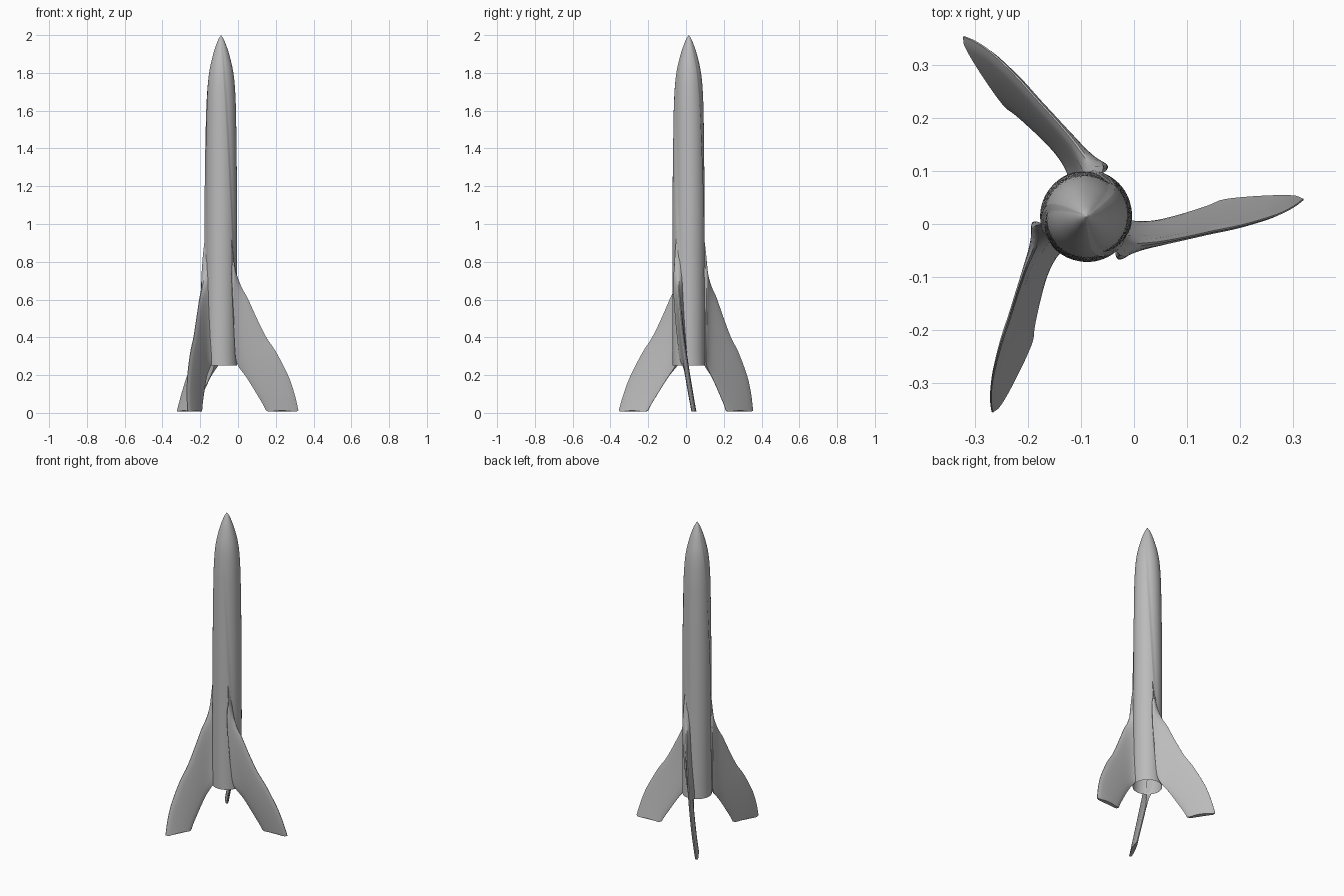
import bpy, bmesh, math
from mathutils import Matrix, Vector

if "Cube" in bpy.data.objects:
    bpy.data.objects.remove(bpy.data.objects["Cube"])

AXIS = Vector((-0.09, 0.015, 0))
BODY = [(0.0, 2.0), (0.018, 1.97), (0.043, 1.9), (0.066, 1.8), (0.077, 1.68),
        (0.082, 1.5), (0.087, 1.1), (0.087, 0.8), (0.086, 0.25)]
OUTER = [(0.08, 0.95), (0.089, 0.85), (0.096, 0.76), (0.115, 0.67), (0.145, 0.6),
         (0.19, 0.5), (0.24, 0.4), (0.287, 0.33), (0.33, 0.25), (0.365, 0.175),
         (0.392, 0.09), (0.41, 0.012)]
INNER = [(0.08, 0.93), (0.08, 0.8), (0.08, 0.65), (0.08, 0.5), (0.08, 0.38),
         (0.082, 0.29), (0.095, 0.245), (0.13, 0.195), (0.165, 0.14), (0.195, 0.09),
         (0.222, 0.045), (0.238, 0.012)]

grey = bpy.data.materials.new("plain grey")
grey.use_nodes = True
colour = (0.5, 0.5, 0.5, 1)
grey.diffuse_color = colour
grey.node_tree.nodes["Principled BSDF"].inputs["Base Color"].default_value = colour


def finish(bm, name):
    bmesh.ops.recalc_face_normals(bm, faces=bm.faces)
    mesh = bpy.data.meshes.new(name)
    bm.to_mesh(mesh)
    bm.free()
    obj = bpy.data.objects.new(name, mesh)
    mesh.materials.append(grey)
    bpy.context.collection.objects.link(obj)
    bpy.ops.object.select_all(action="DESELECT")
    obj.select_set(True)
    bpy.context.view_layer.objects.active = obj
    bpy.ops.object.shade_smooth_by_angle(angle=math.radians(40))
    return obj


def smooth_path(pts, steps):
    """Catmull-Rom curve through profile points."""
    p = [Vector(q) for q in pts]
    p = [2 * p[0] - p[1]] + p + [2 * p[-1] - p[-2]]
    out = []
    for a, b, c, d in zip(p, p[1:], p[2:], p[3:]):
        for i in range(steps):
            t = i / steps
            out.append(0.5 * (2 * b + (c - a) * t + (2 * a - 5 * b + 4 * c - d) * t * t
                              + (3 * b - a - 3 * c + d) * t ** 3))
    return out + [p[-2]]


def sweep(r, z):
    """Sideways offset of the curved fin."""
    return 0.02 - 0.17 * z + 0.1 * z * z + 0.06 * (r - 0.19)


def seam_angle(z):
    low = math.asin(sweep(0.087, min(z, 0.8)) / 0.087)
    return low - math.radians(37.5) * max(z - 0.8, 0)


def bridge(bm, rings):
    for a, b in zip(rings, rings[1:]):
        for i in range(len(a)):
            j = (i + 1) % len(a)
            bm.faces.new((a[i], a[j], b[j], b[i]))


# Hollow body with three spiralling stepped seams
bm = bmesh.new()
rings = []
SECTOR = 20
for r, z in smooth_path(BODY, 8)[1:]:
    depth = 0.07 * min(1, max(0, (z - 0.45) / 0.6))
    ring = []
    for k in range(3):
        for i in range(SECTOR + 1):
            t = 0.012 + 0.988 * i / SECTOR if i else 0
            step = 0 if i == 0 else depth * (1 - t) ** 2
            a = seam_angle(z) + (k + t * 0.985) * math.tau / 3
            rr = r * (1 - step)
            ring.append(bm.verts.new((rr * math.cos(a), rr * math.sin(a), z)))
    rings.append(ring)
bridge(bm, rings)
tip = bm.verts.new((0, 0, 2))
for i, v in enumerate(rings[0]):
    bm.faces.new((tip, rings[0][(i + 1) % len(rings[0])], v))
finish(bm, "body").location = AXIS

# Three curved fins flaring out of the seams
COLS = 14
for k, name in enumerate(("left_fin", "back_right_fin", "front_right_fin")):
    bm = bmesh.new()
    rings = []
    rows = list(zip(smooth_path(OUTER, 4), smooth_path(INNER, 4)))
    for n, (outer, inner) in enumerate(rows):
        ring = []
        foot = max(0, 1 - (len(rows) - 1 - n) / 6)
        for side in (1, -1):
            cols = range(COLS + 1) if side == 1 else range(COLS, -1, -1)
            for i in cols:
                v = i / COLS
                r, z = outer.lerp(inner, v)
                z -= foot * 0.012 * (abs(2 * v - 1) ** 2 - (2 * v - 1) ** 8)
                thick = 0.0015 + 0.0105 * (4 * v * (1 - v)) ** 0.5
                edge = 0.25 + 0.75 * min(1, 5 * v)
                thick += 0.022 * edge * math.exp(-max(0, r - 0.08) / 0.018)
                thick *= min(1, 0.15 + n / 10)
                y = sweep(r, z) if z < 0.8 else r * math.sin(seam_angle(z))
                x = math.sqrt(max(r * r - y * y, 0)) if r < 0.1 else r
                if 0.1 <= r < 0.14:
                    x -= (r - math.sqrt(r * r - y * y)) * (0.14 - r) / 0.04
                ring.append(bm.verts.new((x, y + side * thick, max(z, 0))))
        rings.append(ring)
    bridge(bm, rings)
    bm.faces.new(rings[0])
    bm.faces.new(rings[-1])
    bmesh.ops.rotate(bm, verts=bm.verts, matrix=Matrix.Rotation(k * math.tau / 3, 3, "Z"))
    finish(bm, name).location = AXIS
